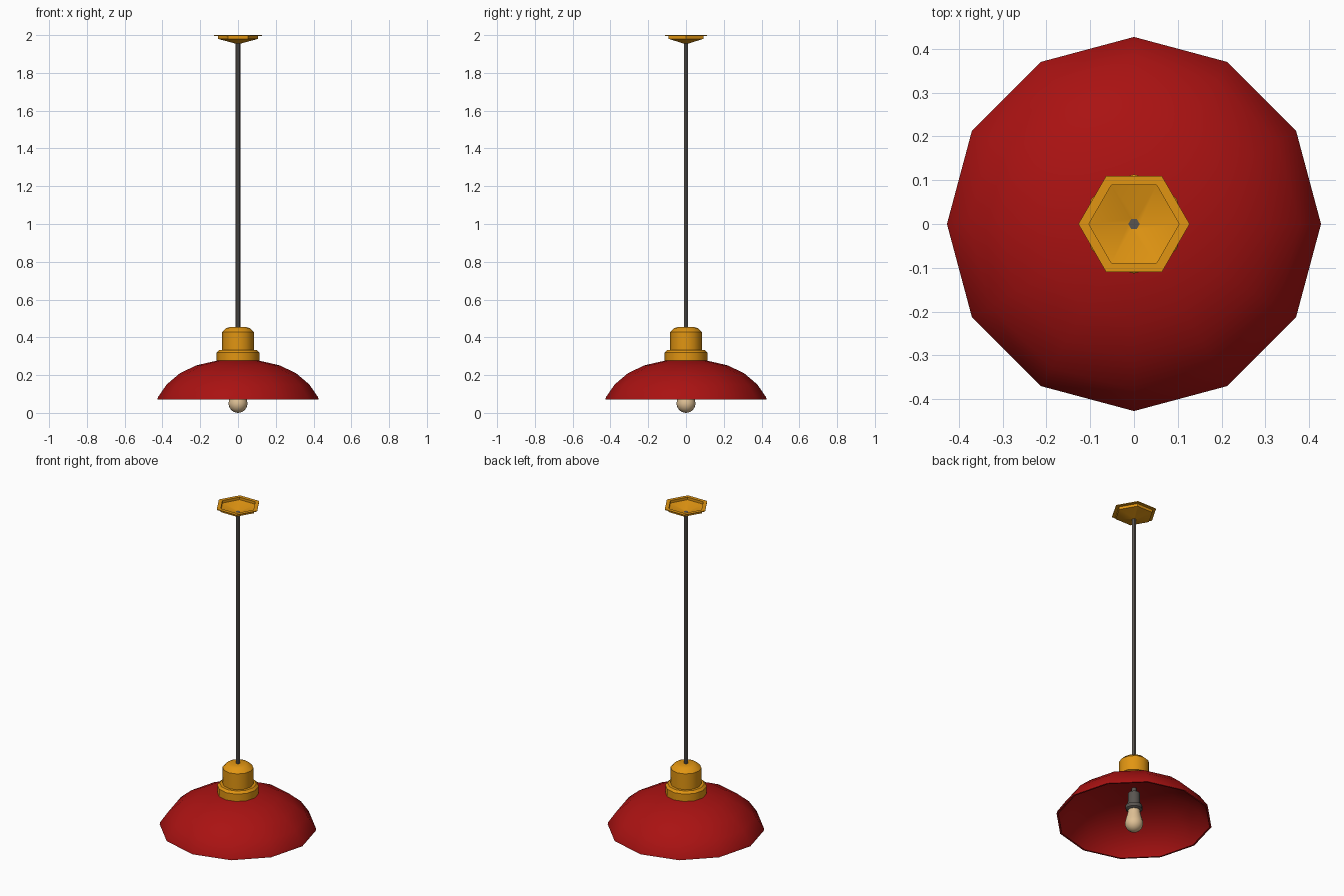
import bpy, bmesh, math

if "Cube" in bpy.data.objects:
    bpy.data.objects.remove(bpy.data.objects["Cube"])


def material(name, rgb):
    m = bpy.data.materials.new(name)
    m.diffuse_color = (*rgb, 1)
    m.use_nodes = True
    m.node_tree.nodes["Principled BSDF"].inputs["Base Color"].default_value = m.diffuse_color
    return m


RED = material("red enamel", (0.40, 0.006, 0.006))
GOLD = material("brass gold", (0.75, 0.30, 0.006))
GREY = material("dark grey", (0.10, 0.09, 0.08))
CREAM = material("warm bulb", (0.74, 0.53, 0.30))


def lathe(name, profile, sides, mat, angle=40):
    """Revolve (radius, z) points around z; radius 0 makes a single pole."""
    bm = bmesh.new()
    rings = []
    for r, z in profile:
        if r == 0:
            rings.append([bm.verts.new((0, 0, z))] * sides)
        else:
            rings.append([bm.verts.new((r * math.cos(2 * math.pi * i / sides),
                                        r * math.sin(2 * math.pi * i / sides), z))
                          for i in range(sides)])
    for a, b in zip(rings, rings[1:]):
        for i in range(sides):
            j = (i + 1) % sides
            quad = list(dict.fromkeys((a[i], a[j], b[j], b[i])))
            bm.faces.new(quad)
    bmesh.ops.recalc_face_normals(bm, faces=bm.faces)
    me = bpy.data.meshes.new(name)
    bm.to_mesh(me)
    bm.free()
    me.materials.append(mat)
    ob = bpy.data.objects.new(name, me)
    bpy.context.collection.objects.link(ob)
    bpy.ops.object.select_all(action='DESELECT')
    ob.select_set(True)
    bpy.context.view_layer.objects.active = ob
    bpy.ops.object.shade_smooth_by_angle(angle=math.radians(angle))
    return ob


# Domed shade: outer skin, rolled rim, inner skin
lathe("shade", [(0, 0.28), (0.11, 0.277), (0.223, 0.251), (0.31, 0.208),
                (0.378, 0.15), (0.424, 0.083), (0.427, 0.07), (0.417, 0.07),
                (0.412, 0.083), (0.368, 0.146), (0.303, 0.2), (0.218, 0.241),
                (0.11, 0.266), (0, 0.269)], 12, RED)

# Stepped brass cap above the shade
lathe("shade_cap", [(0, 0.272), (0.113, 0.272), (0.113, 0.32), (0.1, 0.333),
                    (0.084, 0.333), (0.084, 0.428), (0.062, 0.449),
                    (0.04, 0.455), (0, 0.455)], 12, GOLD)

# Ceiling canopy: thin flange around an open hexagonal dish
lathe("ceiling_canopy", [(0.013, 1.961), (0.103, 1.985), (0.103, 2.0),
                         (0.127, 2.0), (0.127, 1.996), (0.106, 1.996),
                         (0.106, 1.98), (0.013, 1.955), (0.013, 1.961)], 6, GOLD)

# Hanging cord
lathe("cord", [(0, 0.45), (0.013, 0.45), (0.013, 1.961), (0, 1.961)], 6, GREY)

# Lamp socket under the shade
lathe("socket", [(0, 0.272), (0.013, 0.272), (0.013, 0.245), (0.033, 0.237),
                 (0.035, 0.165), (0.046, 0.16), (0.046, 0.138), (0.036, 0.13),
                 (0, 0.13)], 12, GREY)

# Bulb: round end with a tapering neck
ball = [(0.05 * math.sin(math.radians(t)), 0.05 - 0.05 * math.cos(math.radians(t)))
        for t in range(15, 106, 15)]
lathe("bulb", [(0, 0)] + ball + [(0.041, 0.09), (0.034, 0.12), (0.032, 0.14),
                                (0, 0.14)], 16, CREAM)
